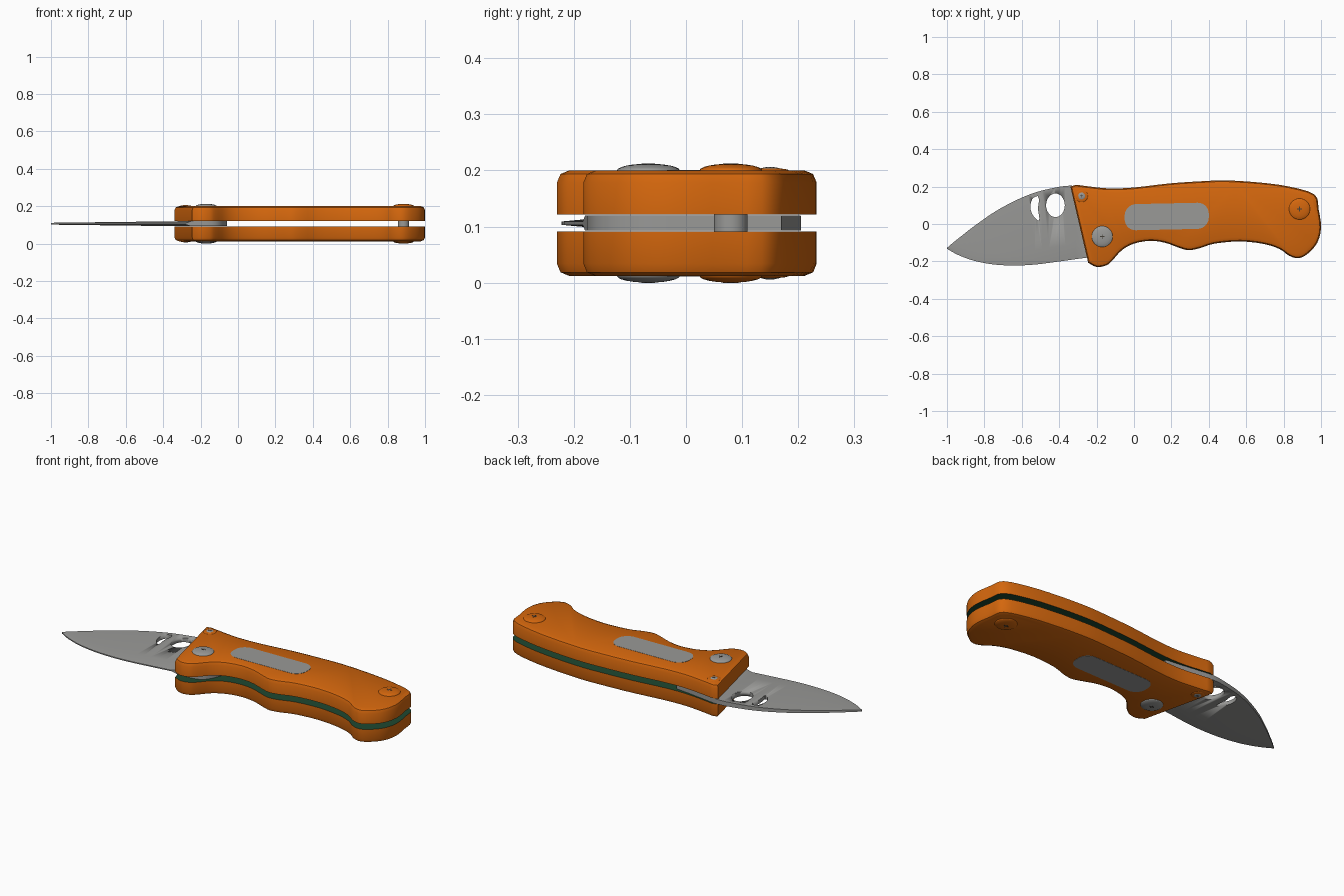
import bpy, bmesh
from math import sin, cos, pi, radians
from mathutils import Vector, Matrix

cube = bpy.data.objects.get("Cube")
if cube:
    bpy.data.objects.remove(cube, do_unlink=True)

MID = 0.106      # height of the blade's centre plane
INNER = 0.015    # inner face of each handle half, from the centre plane
OUTER = 0.094    # outer face of each handle half


def material(name, rgb):
    m = bpy.data.materials.new(name)
    m.use_nodes = True
    m.diffuse_color = (*rgb, 1)
    m.node_tree.nodes["Principled BSDF"].inputs["Base Color"].default_value = (*rgb, 1)
    return m


orange = material("orange", (0.66, 0.135, 0.004))
steel = material("steel", (0.32, 0.32, 0.31))
green = material("dark green", (0.013, 0.065, 0.03))
dark = material("dark slot", (0.06, 0.05, 0.04))


def finish(name, bm, mats, side=1):
    """Mirror to one side of the centre plane, lift into place and shade."""
    for v in bm.verts:
        v.co.z = MID + side * v.co.z
    bmesh.ops.recalc_face_normals(bm, faces=bm.faces)
    mesh = bpy.data.meshes.new(name)
    bm.to_mesh(mesh)
    bm.free()
    for m in mats:
        mesh.materials.append(m)
    ob = bpy.data.objects.new(name, mesh)
    bpy.context.collection.objects.link(ob)
    bpy.ops.object.select_all(action='DESELECT')
    ob.select_set(True)
    bpy.context.view_layer.objects.active = ob
    bpy.ops.object.shade_smooth_by_angle(angle=radians(30))
    return ob


def smooth(pts, steps=3):
    """Open Catmull-Rom curve through the points."""
    p = [Vector(q) for q in pts]
    p = [p[0]] + p + [p[-1]]
    out = []
    for a, b, c, d in zip(p, p[1:], p[2:], p[3:]):
        for i in range(steps):
            t = i / steps
            out.append(0.5 * (2 * b + (c - a) * t + (2 * a - 5 * b + 4 * c - d) * t * t
                              + (3 * b - a - 3 * c + d) * t ** 3))
    return out + [p[-1]]


def prism(pts, z0, z1, bevel=0):
    bm = bmesh.new()
    base = bm.faces.new([bm.verts.new((p[0], p[1], z0)) for p in pts])
    new = bmesh.ops.extrude_face_region(bm, geom=[base], use_keep_orig=True)["geom"]
    for v in new:
        if isinstance(v, bmesh.types.BMVert):
            v.co.z = z1
    bmesh.ops.recalc_face_normals(bm, faces=bm.faces)
    if bevel:
        rim = [e for e in bm.edges if all(abs(v.co.z - z1) < 1e-5 for v in e.verts)]
        bmesh.ops.bevel(bm, geom=rim, offset=bevel, segments=2, profile=0.5,
                        affect='EDGES', clamp_overlap=False)
    return bm


def ellipse(x, y, rx, ry, n=32):
    return [(x + rx * cos(2 * pi * i / n), y + ry * sin(2 * pi * i / n)) for i in range(n)]


def dome(name, x, y, r, h, mat, side):
    bm = bmesh.new()
    bmesh.ops.create_uvsphere(bm, u_segments=32, v_segments=12, radius=1)
    bmesh.ops.transform(bm, verts=bm.verts, matrix=Matrix.Translation((x, y, OUTER))
                        @ Matrix.Diagonal((r, r, h, 1)))
    return finish(name, bm, [mat], side)


def cross(name, x, y, size, top, side):
    w = size * 0.2
    pts = [(x + sx * a, y + sy * b) for sx, sy, ab in
           ((1, 1, ((size, w), (w, w), (w, size))), (-1, 1, ((w, size), (w, w), (size, w))),
            (-1, -1, ((size, w), (w, w), (w, size))), (1, -1, ((w, size), (w, w), (size, w))))
           for a, b in ab]
    finish(name, prism(pts, top - 0.004, top + 0.0005), [dark], side)


# Handle outline: spine, butt, finger grooves, then a straight front edge
handle = smooth([
    (-.31, .21), (-.235, .2), (-.13, .19), (0, .195), (.19, .217), (.35, .228),
    (.49, .233), (.67, .222), (.83, .2), (.965, .158), (.987, .08), (1, -.02),
    (.98, -.1), (.93, -.158), (.88, -.183), (.83, -.17), (.78, -.135), (.7, -.108),
    (.57, -.093), (.43, -.105), (.35, -.13), (.29, -.14), (.235, -.125), (.165, -.1),
    (.085, -.09), (0, -.105), (-.065, -.14), (-.12, -.2), (-.15, -.222), (-.2, -.23),
    (-.245, -.207)]) + [Vector((-.34, .2))]

# Inlay outline: rounded bar, slightly tilted
inlay = []
for cx, cy, start in ((.34, .05, 0), (.01, .05, 1), (.01, .03, 2), (.34, .03, 3)):
    for i in range(9):
        a = (start + i / 8) * pi / 2
        px = cx + .06 * cos(a)
        inlay.append((px, cy + .06 * sin(a) + .022 * (px - .17)))

PIVOT, BUTT, STOP = (-.17, -.067), (.885, .08), (-.28, .15)

for side, label in ((1, "upper"), (-1, "lower")):
    # Handle half with a green inner face
    bm = prism(handle, INNER, OUTER, bevel=0.022)
    for f in bm.faces:
        f.material_index = int(all(v.co.z < INNER + 0.001 for v in f.verts))
    finish(label + "_handle", bm, [orange, green], side)
    finish(label + "_inlay", prism(inlay, OUTER - .004, OUTER + .001), [steel], side)

    # Screws
    dome(label + "_pivot_screw", *PIVOT, .056, .012, steel, side)
    cross(label + "_pivot_slot", *PIVOT, .012, .106, side)
    dome(label + "_butt_screw", *BUTT, .056, .012, orange, side)
    cross(label + "_butt_slot", *BUTT, .014, .106, side)
    dome(label + "_stop_ring", *STOP, .033, .004, orange, side)
    dome(label + "_stop_screw", *STOP, .022, .006, steel, side)
    cross(label + "_stop_slot", *STOP, .008, .1, side)

# Spacer pin between the halves at the butt
finish("spacer_pin", prism(ellipse(*BUTT, .03, .03), -INNER, INNER), [steel])

# Blade and tang: stations of (x, belly, spine), ground thin towards tip and edge
stations = smooth([
    (-1, -.132, -.128), (-.97, -.15, -.102), (-.93, -.17, -.07), (-.85, -.198, -.008),
    (-.745, -.217, .065), (-.635, -.222, .125), (-.53, -.217, .168), (-.42, -.203, .195),
    (-.34, -.192, .205), (-.25, -.18, .195), (-.14, -.17, .18), (-.09, -.135, .175),
    (-.06, -.07, .17)])
bm = bmesh.new()
rows = []
for x, belly, spine in stations:
    half = .005 + .0085 * min(1, (x + 1) / .7)
    grind = belly + .2 * (spine - belly)
    edge = .003 if x < -.27 else half
    ring = ((belly, -edge), (grind, -half), (spine, -half),
            (spine, half), (grind, half), (belly, edge))
    rows.append([bm.verts.new((x, y, z)) for y, z in ring])
for a, b in zip(rows, rows[1:]):
    for i in range(6):
        j = (i + 1) % 6
        bm.faces.new((a[i], a[j], b[j], b[i]))
bm.faces.new(rows[0])
bm.faces.new(rows[-1])
blade = finish("blade", bm, [steel])

# Thumb hole and crescent hole cut through the blade
crescent = smooth([(-.515, .15), (-.543, .135), (-.554, .09), (-.542, .05), (-.515, .02),
                   (-.506, .03), (-.513, .08), (-.507, .13)])
for pts in (ellipse(-.42, .1, .05, .063), crescent):
    cutter = finish("hole_cutter", prism(pts, -.05, .05), [steel])
    cutter.hide_render = True
    mod = blade.modifiers.new("hole", 'BOOLEAN')
    mod.operation = 'DIFFERENCE'
    mod.solver = 'EXACT'
    mod.object = cutter
    bpy.context.view_layer.objects.active = blade
    bpy.ops.object.modifier_apply(modifier=mod.name)
    bpy.data.objects.remove(cutter, do_unlink=True)
